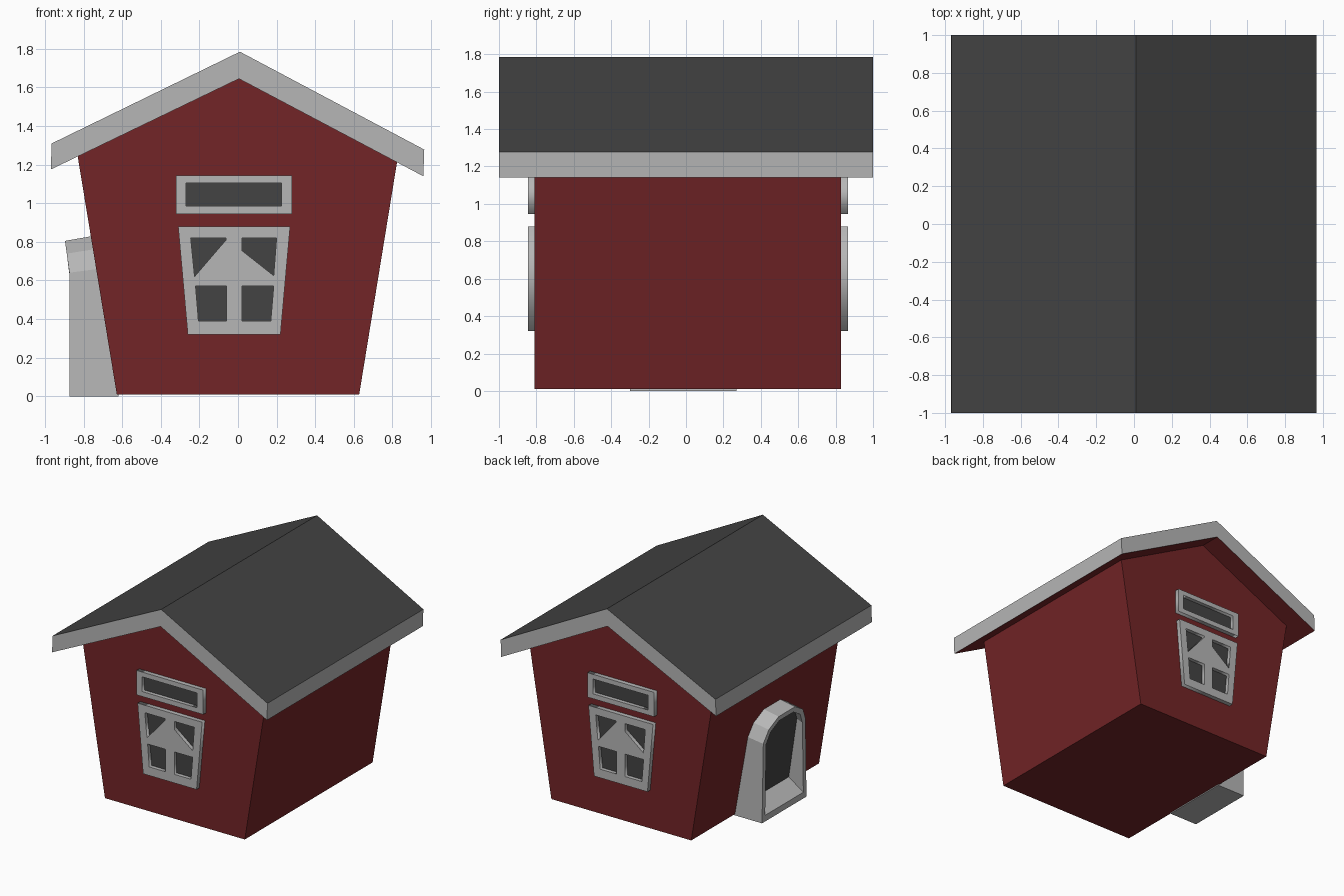
import bpy, bmesh
from math import pi
from mathutils import Matrix

if "Cube" in bpy.data.objects:
    bpy.data.objects.remove(bpy.data.objects["Cube"])


def material(name, rgb):
    m = bpy.data.materials.new(name)
    m.use_nodes = True
    m.diffuse_color = (*rgb, 1)
    m.node_tree.nodes["Principled BSDF"].inputs["Base Color"].default_value = (*rgb, 1)
    return m


RED = material("barn red", (0.17, 0.018, 0.02))
GREY = material("trim grey", (0.47, 0.47, 0.47))
DARK = material("charcoal", (0.056, 0.056, 0.056))


def add_mesh(name, bm, mats):
    bmesh.ops.recalc_face_normals(bm, faces=bm.faces[:])
    me = bpy.data.meshes.new(name)
    bm.to_mesh(me)
    bm.free()
    for m in mats:
        me.materials.append(m)
    ob = bpy.data.objects.new(name, me)
    bpy.context.collection.objects.link(ob)
    return ob


def bridge(bm, a, b):
    n = len(a)
    return [bm.faces.new((a[i], a[(i + 1) % n], b[(i + 1) % n], b[i])) for i in range(n)]


def prism(name, profile, y0, y1, mats):
    """Extrude an x-z profile along y."""
    bm = bmesh.new()
    ends = [[bm.verts.new((x, y, z)) for x, z in profile] for y in (y0, y1)]
    bridge(bm, *ends)
    for ring in ends:
        bm.faces.new(ring)
    return add_mesh(name, bm, mats)


# House body, its gable tucked into the roof
prism("walls", [(-0.628, 0.01), (0.628, 0.01), (0.825, 1.22), (0.825, 1.26),
                (0, 1.67), (-0.83, 1.27), (-0.83, 1.24)], -0.81, 0.83, [RED])

# Roof slab: dark slopes, grey rim, red underside
roof = prism("roof", [(-0.965, 1.31), (0.01, 1.785), (0.965, 1.278),
                      (0.96, 1.14), (0.005, 1.645), (-0.97, 1.175)],
             -1, 1, [GREY, DARK, RED])
for f in roof.data.polygons:
    f.material_index = 1 if f.normal.z > 0.5 else 2 if f.normal.z < -0.5 else 0


def plate(name, outlines, depth, mat, matrix):
    """Flat plate from an outline and its holes, facing -y before placing."""
    cu = bpy.data.curves.new(name, "CURVE")
    cu.dimensions = "2D"
    cu.fill_mode = "BOTH"
    cu.extrude = depth / 2
    for pts in outlines:
        s = cu.splines.new("POLY")
        s.points.add(len(pts) - 1)
        for p, (x, z) in zip(s.points, pts):
            p.co = (x, z, 0, 1)
        s.use_cyclic_u = True
    cu.materials.append(mat)
    ob = bpy.data.objects.new(name, cu)
    bpy.context.collection.objects.link(ob)
    ob.matrix_world = matrix @ Matrix.Rotation(pi / 2, 4, "X")
    bpy.ops.object.select_all(action="DESELECT")
    ob.select_set(True)
    bpy.context.view_layer.objects.active = ob
    bpy.ops.object.convert(target="MESH")


def rect(x0, x1, z0, z1):
    return [(x0, z0), (x1, z0), (x1, z1), (x0, z1)]


# Window outlines: a wide transom above a tapered four-pane window
transom = [rect(-0.32, 0.28, 0.945, 1.143), rect(-0.27, 0.225, 0.985, 1.105)]
casement = [
    [(-0.26, 0.32), (0.22, 0.32), (0.27, 0.88), (-0.31, 0.88)],
    [(-0.245, 0.82), (-0.225, 0.62), (-0.062, 0.81), (-0.062, 0.82)],
    [(0.02, 0.82), (0.02, 0.755), (0.185, 0.625), (0.2, 0.82)],
    [(-0.205, 0.39), (-0.06, 0.39), (-0.06, 0.572), (-0.22, 0.572)],
    [(0.02, 0.39), (0.17, 0.39), (0.185, 0.572), (0.02, 0.572)],
]

# Same windows on the front and back gables
CX = -0.02
for side, wall_y, angle in (("front", -0.81, 0), ("back", 0.83, pi)):
    out = -1 if angle == 0 else 1
    turn = (Matrix.Translation((CX, 0, 0)) @ Matrix.Rotation(angle, 4, "Z")
            @ Matrix.Translation((-CX, 0, 0)))
    for part, shape in (("transom", transom), ("window", casement)):
        at = Matrix.Translation((0, wall_y + out * 0.0175, 0)) @ turn
        plate(f"{side}_{part}_frame", shape, 0.037, GREY, at)
        at = Matrix.Translation((0, wall_y + out * 0.001, 0)) @ turn
        plate(f"{side}_{part}_glass", shape[1:], 0.008, DARK, at)


# Arched porch on the right side, lofted from four rings
def arch(half, spring, top, base):
    right = [(half, base), (half * 0.95, spring), (half * 0.77, spring + 0.6 * (top - spring)),
             (half * 0.37, top)]
    return right + [(-y, z) for y, z in reversed(right)]


def wall_x(z):
    return -0.628 - 0.163 * z


def front_x(z):
    return -0.872 - 0.14 * max(0, z - 0.63)


bm = bmesh.new()
rings = []
for shape, x_at in (
        (arch(0.285, 0.66, 0.83, 0.0), lambda z: wall_x(z) + 0.01),
        (arch(0.285, 0.64, 0.805, 0.0), front_x),
        (arch(0.245, 0.62, 0.765, 0.05), front_x),
        (arch(0.245, 0.64, 0.785, 0.14), lambda z: wall_x(z) - 0.09)):
    rings.append([bm.verts.new((x_at(z), y - 0.015, z)) for y, z in shape])
for a, b in zip(rings, rings[1:]):
    bridge(bm, a, b)
bm.faces.new(rings[0])
bm.faces.new(rings[-1]).material_index = 1
add_mesh("porch", bm, [GREY, DARK])
